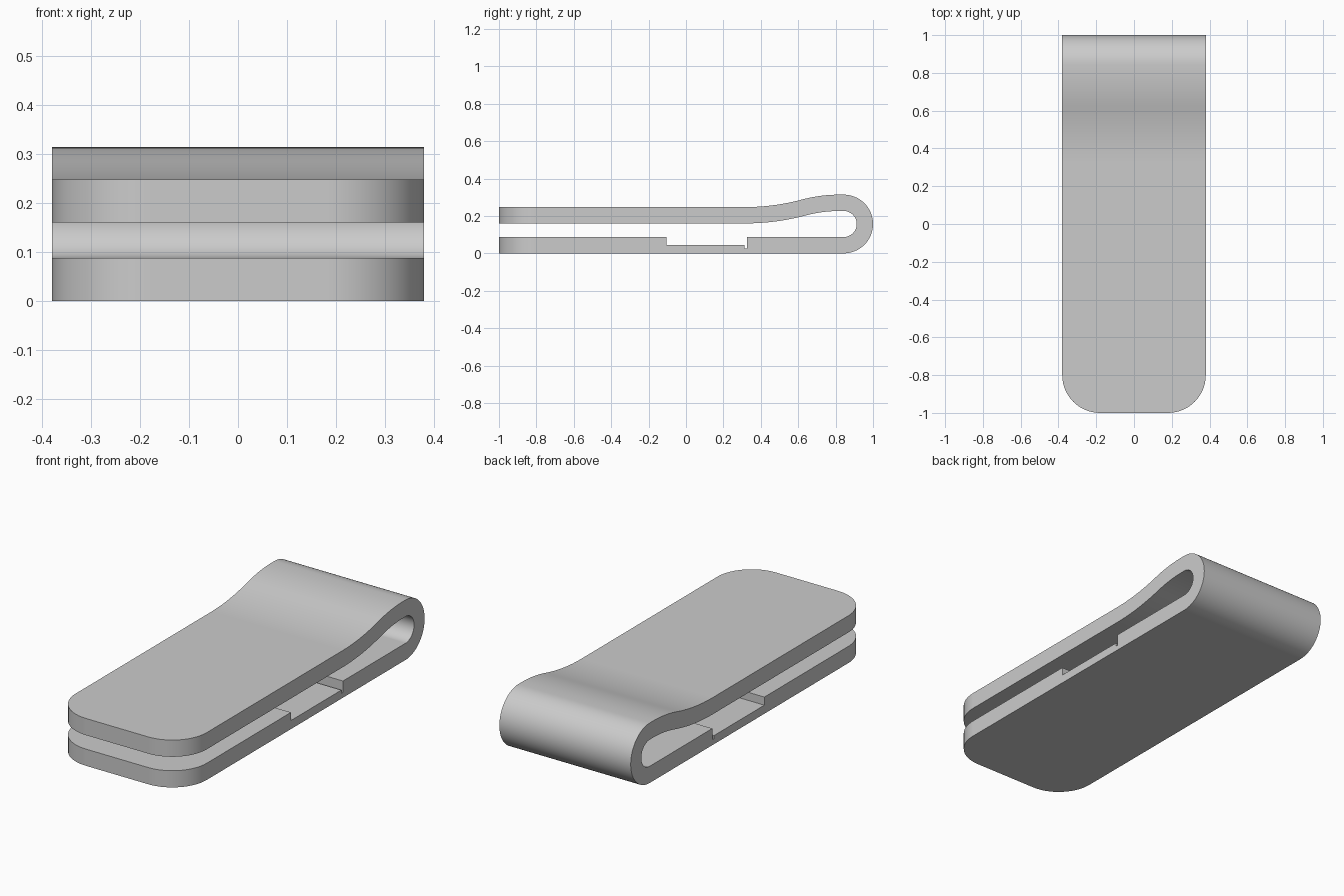
import bpy, bmesh, math
from mathutils import Vector

cube = bpy.data.objects.get("Cube")
if cube:
    bpy.data.objects.remove(cube, do_unlink=True)

HALF_WIDTH = 0.38
HALF_THICK = 0.0437
BEND = Vector((0.843, 0.157))       # centre of the rear bend (y, z)
BEND_RADIUS = 0.157 - HALF_THICK
ARM_Z = 0.204                       # mid height of the upper arm
S_START, S_MID, S_END = 0.32, 0.63, 0.82
CORNER = 0.2

# Material
grey = bpy.data.materials.new("plain grey")
grey.use_nodes = True
color = (0.6, 0.6, 0.6, 1)
grey.diffuse_color = color
grey.node_tree.nodes["Principled BSDF"].inputs["Base Color"].default_value = color


def arm_height(y):
    """Height and slope of the upper arm's centre line: two joined parabolas."""
    top = BEND.y + BEND_RADIUS
    slope = 2 * (top - ARM_Z) / (S_END - S_START)
    if y <= S_MID:
        t, span = y - S_START, S_MID - S_START
        return ARM_Z + slope * t * t / (2 * span), slope * t / span
    t, span = S_END - y, S_END - S_MID
    return top - slope * t * t / (2 * span), slope * t / span


# Centre line with outward normals: rear bend, S-curve, straight arm
path = []
for i in range(33):
    a = math.pi * (i / 32 - 0.5)
    n = Vector((math.cos(a), math.sin(a)))
    path.append((BEND + n * BEND_RADIUS, n))
for i in range(25):
    y = S_END + (S_START - S_END) * i / 24
    z, slope = arm_height(y)
    path.append((Vector((y, z)), Vector((-slope, 1)).normalized()))
path.append((Vector((-1, ARM_Z)), Vector((0, 1))))

# Closed side profile, with the recess and small groove in the lower arm
floor = 2 * HALF_THICK
outer = [c + n * HALF_THICK for c, n in path]
inner = [c - n * HALF_THICK for c, n in reversed(path)]
recess = [(0.325, floor), (0.325, 0.027), (0.312, 0.027), (0.312, 0.045),
          (-0.105, 0.045), (-0.105, floor), (-1, floor)]
profile = [(-1, 0)] + [tuple(p) for p in outer + inner] + recess

# Extrude the profile across the width
bm = bmesh.new()
side = bm.faces.new([bm.verts.new((-HALF_WIDTH, y, z)) for y, z in profile])
ext = bmesh.ops.extrude_face_region(bm, geom=[side])
moved = [v for v in ext["geom"] if isinstance(v, bmesh.types.BMVert)]
bmesh.ops.translate(bm, verts=moved, vec=(2 * HALF_WIDTH, 0, 0))
bmesh.ops.recalc_face_normals(bm, faces=bm.faces)

# Round the front corners of both arms
corners = [e for e in bm.edges
           if all(v.co.y < -0.999 for v in e.verts)
           and abs(e.verts[0].co.x - e.verts[1].co.x) < 0.001]
bmesh.ops.bevel(bm, geom=corners, offset=CORNER, offset_type='OFFSET',
                segments=14, profile=0.5, affect='EDGES', clamp_overlap=False)
bmesh.ops.recalc_face_normals(bm, faces=bm.faces)

mesh = bpy.data.meshes.new("folded_clip")
bm.to_mesh(mesh)
bm.free()
mesh.materials.append(grey)
clip = bpy.data.objects.new("folded_clip", mesh)
bpy.context.collection.objects.link(clip)

# Smooth curves, crisp rims
bpy.ops.object.select_all(action='DESELECT')
clip.select_set(True)
bpy.context.view_layer.objects.active = clip
bpy.ops.object.shade_smooth_by_angle(angle=math.radians(30))
weighted = clip.modifiers.new("flat_face_normals", 'WEIGHTED_NORMAL')
weighted.keep_sharp = True
